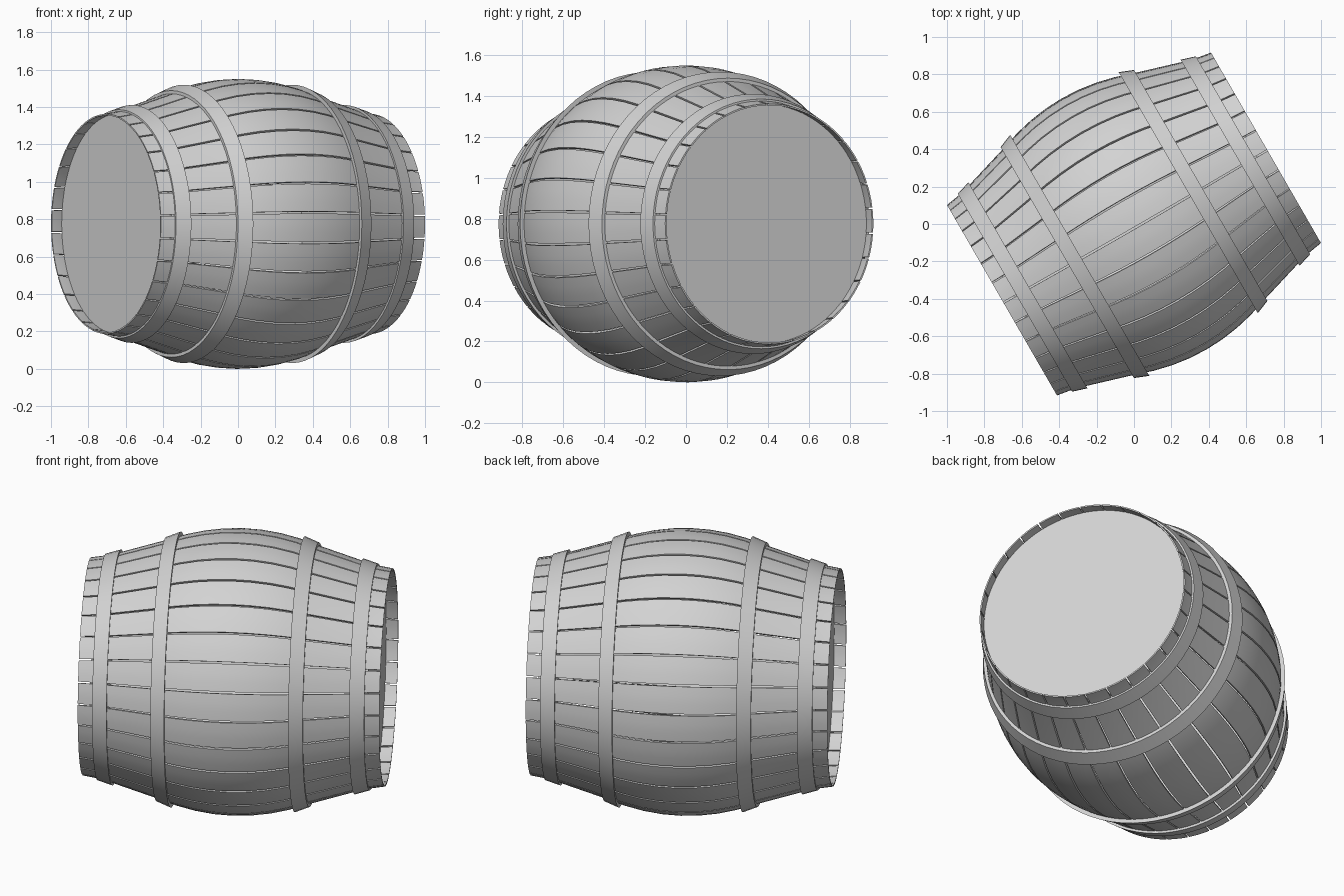
import bpy, bmesh, math
from mathutils import Matrix

if "Cube" in bpy.data.objects:
    bpy.data.objects.remove(bpy.data.objects["Cube"])

# barrel frame: local x is the long axis, turned 30 degrees and lifted
FRAME = Matrix.Translation((0, 0, 0.775)) @ Matrix.Rotation(math.radians(30), 4, 'Z')
STAVES = 30
HALF = 0.815

grey = bpy.data.materials.new("plain_grey")
grey.diffuse_color = (0.65, 0.65, 0.65, 1)
grey.use_nodes = True
grey.node_tree.nodes["Principled BSDF"].inputs["Base Color"].default_value = grey.diffuse_color


def finish(name, bm, angle=30):
    bmesh.ops.recalc_face_normals(bm, faces=bm.faces[:])
    me = bpy.data.meshes.new(name)
    bm.to_mesh(me)
    bm.free()
    me.materials.append(grey)
    ob = bpy.data.objects.new(name, me)
    bpy.context.collection.objects.link(ob)
    ob.matrix_world = FRAME
    bpy.ops.object.select_all(action='DESELECT')
    ob.select_set(True)
    bpy.context.view_layer.objects.active = ob
    bpy.ops.object.shade_smooth_by_angle(angle=math.radians(angle))
    return ob


def point(u, r, a):
    # angle a is measured upward from the front (-y) side
    return (u, -r * math.cos(a), r * math.sin(a))


def sweep(bm, profile, angles, closed):
    """Sweep a closed (u, r) profile around the axis."""
    rings = [[bm.verts.new(point(u, r, a)) for u, r in profile] for a in angles]
    n = len(profile)
    for i in range(len(rings) if closed else len(rings) - 1):
        a, b = rings[i], rings[(i + 1) % len(rings)]
        for j in range(n):
            k = (j + 1) % n
            bm.faces.new((a[j], a[k], b[k], b[j]))
    if not closed:
        # side walls of a stave, split into quads along its length
        for ring in (rings[0], rings[-1]):
            for j in range(n // 2 - 1):
                bm.faces.new((ring[j], ring[j + 1], ring[n - 2 - j], ring[n - 1 - j]))


def circle(n):
    return [2 * math.pi * i / n for i in range(n)]


# staves: bulged middle, straight tapering ends
outer = [(-HALF, 0.588), (-0.73, 0.602), (-0.655, 0.622)]
outer += [(u / 10, 0.775 - 0.0047 * u * u) for u in range(-4, 5)]
outer += [(-u, r) for u, r in reversed(outer[:3])]
inner = [(u, r - (0.008 if abs(u) > 0.8 else 0.014)) for u, r in reversed(outer)]
bm = bmesh.new()
step = 2 * math.pi / STAVES
half_gap = math.radians(0.4)
for i in range(STAVES):
    start = math.radians(4.5) + i * step
    a0, a1 = start + half_gap, start + step - half_gap
    sweep(bm, outer + inner, [a0 + (a1 - a0) * t / 3 for t in range(4)], False)
finish("staves", bm)

# hoops: sloped bands that follow the taper
for side, label in ((-1, "left"), (1, "right")):
    for part, u0, r0, u1, r1 in (("middle", 0.335, 0.744, 0.412, 0.713),
                                 ("end", 0.655, 0.636, 0.735, 0.611)):
        prof = [(side * u0, r0), (side * u1, r1),
                (side * u1, r1 - 0.024), (side * u0, r0 - 0.03)]
        bm = bmesh.new()
        sweep(bm, prof, circle(72), True)
        finish(f"{part}_hoop_{label}", bm)

    # recessed flat head
    bm = bmesh.new()
    prof = [(side * 0.75, 0.588), (side * 0.73, 0.592)]
    rings = [[bm.verts.new(point(u, r, a)) for a in circle(60)] for u, r in prof]
    for ring in rings:
        bm.faces.new(ring)
    for i in range(60):
        k = (i + 1) % 60
        bm.faces.new((rings[0][i], rings[0][k], rings[1][k], rings[1][i]))
    finish(f"head_{label}", bm)
